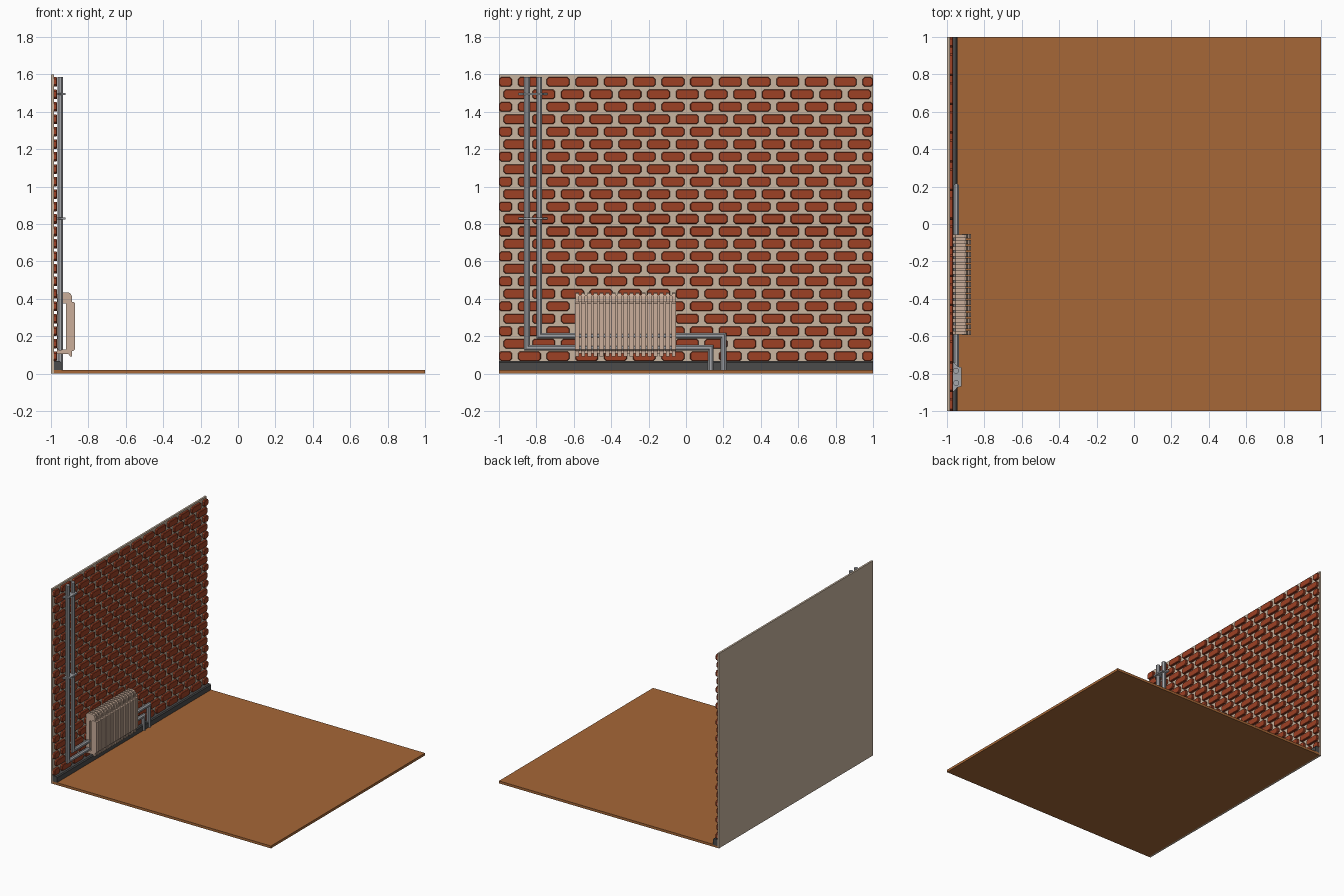
import bpy, bmesh, math
from mathutils import Vector

if "Cube" in bpy.data.objects:
    bpy.data.objects.remove(bpy.data.objects["Cube"])


def mat(name, c):
    m = bpy.data.materials.new(name)
    m.diffuse_color = (*c, 1)
    m.use_nodes = True
    m.node_tree.nodes["Principled BSDF"].inputs["Base Color"].default_value = m.diffuse_color
    return m


MORTAR = mat("mortar", (0.58, 0.46, 0.35))
BRICK = mat("brick_red", (0.34, 0.052, 0.018))
WOOD = mat("floor_wood", (0.38, 0.136, 0.038))
DARK = mat("baseboard_grey", (0.07, 0.07, 0.07))
STEEL = mat("pipe_grey", (0.38, 0.39, 0.41))
CREAM = mat("radiator_cream", (0.60, 0.43, 0.33))


def finish(name, bm, material):
    bmesh.ops.recalc_face_normals(bm, faces=bm.faces)
    me = bpy.data.meshes.new(name)
    bm.to_mesh(me)
    bm.free()
    me.materials.append(material)
    ob = bpy.data.objects.new(name, me)
    bpy.context.collection.objects.link(ob)
    return ob


def loft(bm, rings):
    """Join rings of points into a closed solid."""
    vs = [[bm.verts.new(p) for p in r] for r in rings]
    n = len(vs[0])
    for a, b in zip(vs, vs[1:]):
        for i in range(n):
            bm.faces.new((a[i], a[(i + 1) % n], b[(i + 1) % n], b[i]))
    bm.faces.new(vs[0][::-1])
    bm.faces.new(vs[-1])


def box(bm, x0, x1, y0, y1, z0, z1):
    loft(bm, [[(x0, y0, z), (x1, y0, z), (x1, y1, z), (x0, y1, z)] for z in (z0, z1)])


def extrude_y(bm, profile, y0, y1):
    loft(bm, [[(x, y, z) for x, z in profile] for y in (y0, y1)])


# Floor and wall backing
bm = bmesh.new()
box(bm, -0.985, 1, -1, 1, 0, 0.02)
finish("floor", bm, WOOD)
bm = bmesh.new()
box(bm, -1, -0.985, -1, 1, 0, 1.6)
finish("wall_backing", bm, MORTAR)

# Bricks: staggered rows of octagonal blocks, trimmed at the wall ends
bm = bmesh.new()
PITCH, ROW, LENGTH, HEIGHT = 0.1535, 1.6 / 24, 0.122, 0.051


def brick_ring(x, y0, y1, zc, inset):
    y0, y1, h = y0 + inset, y1 - inset, HEIGHT / 2 - inset
    c = min(0.011, (y1 - y0) * 0.3)
    return [(x, y0 + c, zc - h), (x, y1 - c, zc - h), (x, y1, zc - h + c), (x, y1, zc + h - c),
            (x, y1 - c, zc + h), (x, y0 + c, zc + h), (x, y0, zc + h - c), (x, y0, zc - h + c)]


for r in range(24):
    zc = 1.56 - r * ROW
    start = -0.745 + (r % 2) * PITCH / 2 - 3 * PITCH
    for i in range(16):
        y0 = max(start + i * PITCH, -1)
        y1 = min(start + i * PITCH + LENGTH, 1)
        if y1 - y0 > 0.02:
            loft(bm, [brick_ring(-0.987, y0, y1, zc, 0),
                      brick_ring(-0.971, y0, y1, zc, 0),
                      brick_ring(-0.967, y0, y1, zc, 0.003)])
finish("bricks", bm, BRICK)

# Baseboard with a bevelled top
bm = bmesh.new()
extrude_y(bm, [(-0.985, 0.015), (-0.945, 0.015), (-0.945, 0.06), (-0.952, 0.068), (-0.985, 0.068)], -1, 1)
finish("baseboard", bm, DARK)


# Pipes: octagonal sweep with mitred corners in the wall plane
def pipe(name, path, x=-0.951, r=0.0165, sides=8):
    pts = [Vector(p) for p in path]
    norms = []
    for a, b in zip(pts, pts[1:]):
        d = (b - a).normalized()
        norms.append(Vector((-d.y, d.x)))
    rings = []
    for i, p in enumerate(pts):
        n1, n2 = norms[max(i - 1, 0)], norms[min(i, len(norms) - 1)]
        m = (n1 + n2) / (1 + n1.dot(n2))
        ring = []
        for k in range(sides):
            a = 2 * math.pi * (k + 0.5) / sides
            q = p + m * (r * math.sin(a))
            ring.append((x + r * math.cos(a), q.x, q.y))
        rings.append(ring)
    bm = bmesh.new()
    loft(bm, rings)
    finish(name, bm, STEEL)


pipe("outer_pipe", [(-0.85, 1.585), (-0.85, 0.138), (0.132, 0.138), (0.132, 0.02)])
pipe("inner_pipe", [(-0.785, 1.585), (-0.785, 0.202), (0.2, 0.202), (0.2, 0.02)])

# Pipe clamps
for name, z in (("lower_clamp", 0.83), ("upper_clamp", 1.495)):
    bm = bmesh.new()
    outline = [(-0.985, -0.895), (-0.962, -0.895), (-0.945, -0.875), (-0.922, -0.868),
               (-0.922, -0.767), (-0.945, -0.76), (-0.962, -0.74), (-0.985, -0.74)]
    loft(bm, [[(x, y, zz) for x, y in outline] for zz in (z - 0.006, z + 0.006)])
    finish(name, bm, STEEL)

# Radiator: repeated sections of a rear loop and a front column
N, Y0, Y1 = 17, -0.597, -0.05
step = (Y1 - Y0) / N
LOOP = [(-0.968, 0.105), (-0.968, 0.42), (-0.955, 0.435), (-0.908, 0.435), (-0.895, 0.428),
        (-0.887, 0.412), (-0.887, 0.375), (-0.938, 0.375), (-0.938, 0.128), (-0.887, 0.128),
        (-0.887, 0.092), (-0.898, 0.092), (-0.906, 0.105)]
COLUMN = [(-0.919, 0.122), (-0.88, 0.122), (-0.872, 0.13), (-0.872, 0.376), (-0.88, 0.384), (-0.919, 0.384)]
bm = bmesh.new()
for i in range(N):
    yc = Y0 + step * (i + 0.5)
    extrude_y(bm, LOOP, yc - 0.010, yc + 0.010)
    extrude_y(bm, COLUMN, yc - 0.0125, yc + 0.0125)
finish("radiator_sections", bm, CREAM)

# Headers and rear web joining the sections
bm = bmesh.new()
box(bm, -0.955, -0.897, Y0 + 0.008, Y1 - 0.008, 0.385, 0.421)
box(bm, -0.955, -0.897, Y0 + 0.008, Y1 - 0.008, 0.107, 0.126)
box(bm, -0.945, -0.939, Y0 + 0.008, Y1 - 0.008, 0.12, 0.39)
finish("radiator_headers", bm, CREAM)
